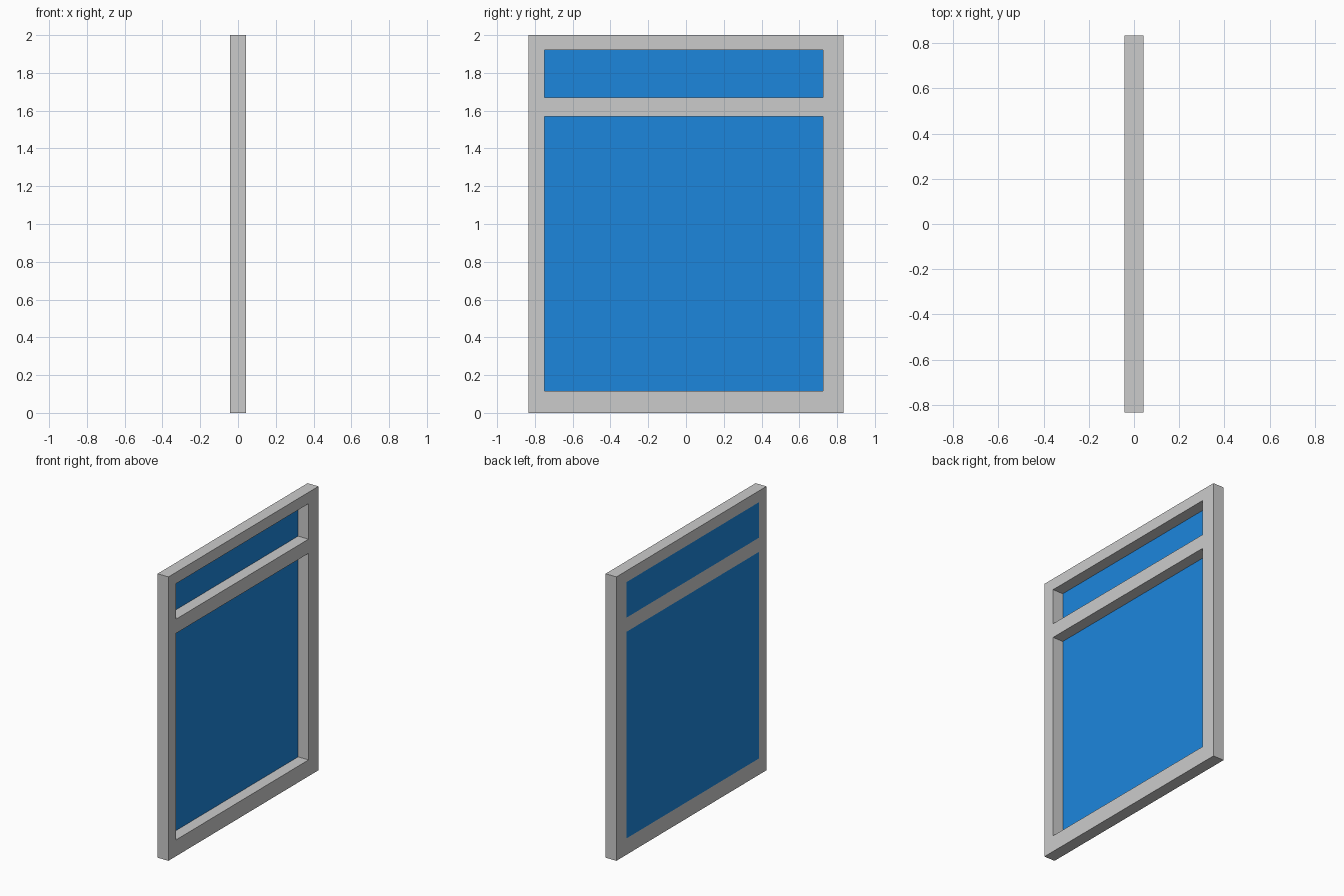
import bpy, bmesh

if "Cube" in bpy.data.objects:
    bpy.data.objects.remove(bpy.data.objects["Cube"])

X0, X1 = -0.042, 0.042                    # thickness of the window
YS = [-0.835, -0.75, 0.725, 0.835]        # outer edge, opening, outer edge
ZS = [0.0, 0.115, 1.57, 1.67, 1.92, 2.0]  # bottom rail, pane, bar, pane, top rail
OPENINGS = {(1, 1), (1, 3)}               # grid cells holding the panes
GLASS_T = 0.003


def make_panel(name, cells, x, depth, material=None):
    """Fill the given grid cells at x and extrude them along +x."""
    bm = bmesh.new()
    for i, j in cells:
        corners = [(YS[i], ZS[j]), (YS[i], ZS[j + 1]),
                   (YS[i + 1], ZS[j + 1]), (YS[i + 1], ZS[j])]
        bm.faces.new([bm.verts.new((x, y, z)) for y, z in corners])
    bmesh.ops.remove_doubles(bm, verts=bm.verts, dist=1e-5)
    ext = bmesh.ops.extrude_face_region(bm, geom=bm.faces[:], use_keep_orig=True)
    moved = [v for v in ext["geom"] if isinstance(v, bmesh.types.BMVert)]
    bmesh.ops.translate(bm, verts=moved, vec=(depth, 0, 0))
    bmesh.ops.recalc_face_normals(bm, faces=bm.faces)
    # merge the grid cells into clean flat faces
    bmesh.ops.dissolve_limit(bm, angle_limit=0.01, verts=bm.verts, edges=bm.edges)
    mesh = bpy.data.meshes.new(name)
    bm.to_mesh(mesh)
    bm.free()
    obj = bpy.data.objects.new(name, mesh)
    bpy.context.collection.objects.link(obj)
    if material:
        mesh.materials.append(material)
    return obj


# Frame: every cell except the two openings
frame_cells = [(i, j) for i in range(3) for j in range(5) if (i, j) not in OPENINGS]
make_panel("window_frame", frame_cells, X0, X1 - X0)

# Glass: thin panes flush with the -x face
glass = bpy.data.materials.new("blue_glass")
glass.diffuse_color = (0.012, 0.24, 0.72, 1)
glass.use_nodes = True
glass.node_tree.nodes["Principled BSDF"].inputs["Base Color"].default_value = glass.diffuse_color
make_panel("lower_pane", [(1, 1)], X0, GLASS_T, glass)
make_panel("upper_pane", [(1, 3)], X0, GLASS_T, glass)
